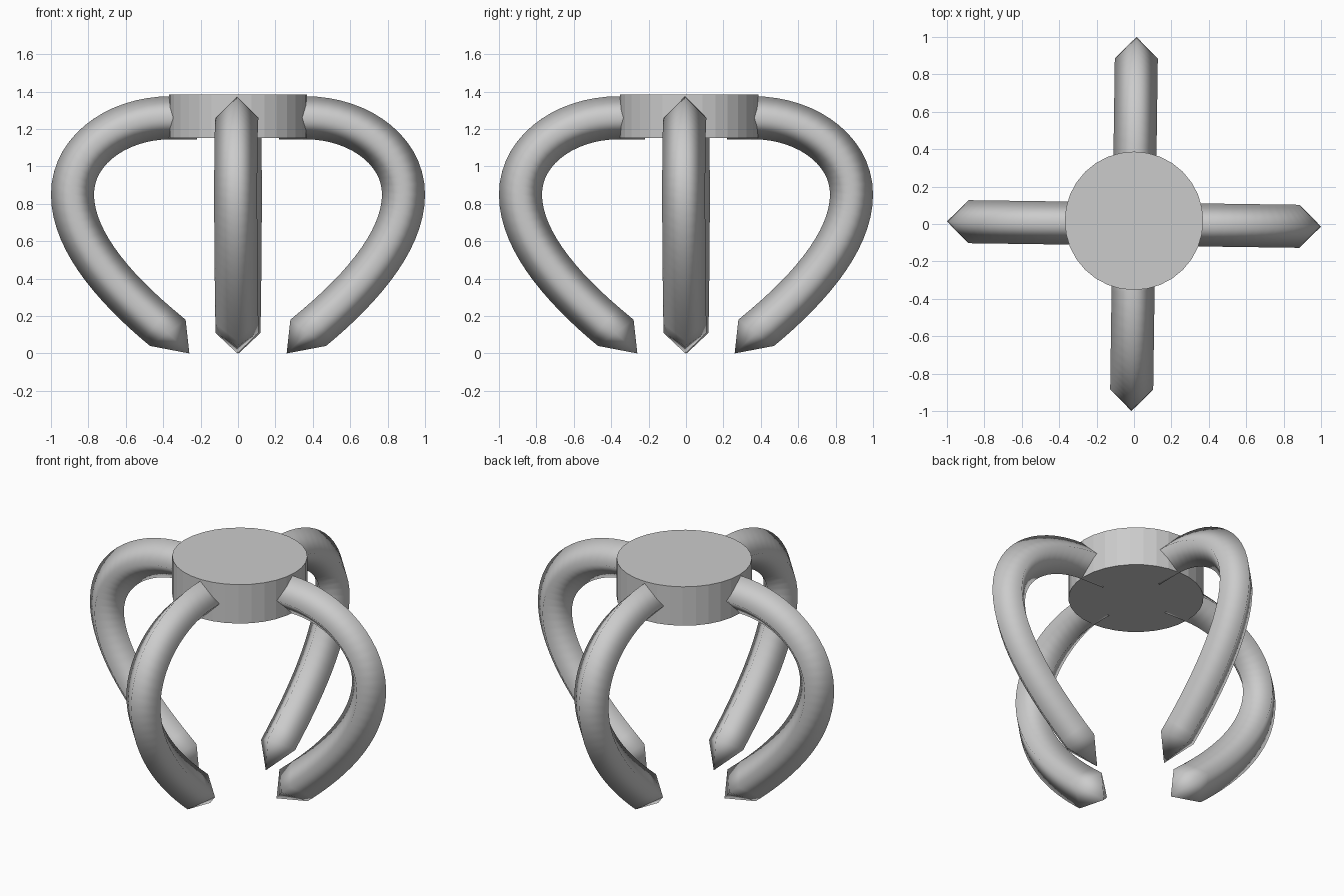
import bpy, bmesh, math
from mathutils import Vector, Matrix
from mathutils.geometry import interpolate_bezier

if "Cube" in bpy.data.objects:
    bpy.data.objects.remove(bpy.data.objects["Cube"])

R = 0.115      # half diagonal of the diamond cross-section
STEPS = 16


def arm_path():
    # arm centreline in the x-z plane: hub -> outer bend -> lower end
    P = lambda x, z: Vector((x, 0, z))
    upper = interpolate_bezier(P(0.36, 1.26), P(0.64, 1.26), P(0.885, 1.09), P(0.885, 0.85), STEPS)
    lower = interpolate_bezier(P(0.885, 0.85), P(0.885, 0.61), P(0.67, 0.35), P(0.375, 0.11), STEPS)
    return [P(0.22, 1.26)] + upper + lower[1:]


def make_arm(name, angle):
    bm = bmesh.new()
    pts = arm_path()
    side = Vector((0, R, 0))
    rings = []
    for i, p in enumerate(pts):
        t = (pts[min(i + 1, len(pts) - 1)] - pts[max(i - 1, 0)]).normalized()
        n = Vector((-t.z, 0, t.x)) * R
        if i == len(pts) - 1:
            n = Vector((-0.095, 0, 0.07))   # slightly skewed end ring
            if n.dot(Vector((-t.z, 0, t.x))) < 0:
                n = -n
        rings.append([bm.verts.new(p + d) for d in (n, side, -n, -side)])
    for a, b in zip(rings, rings[1:]):
        for j in range(4):
            k = (j + 1) % 4
            bm.faces.new((a[j], a[k], b[k], b[j]))
    # closed root and pointed tip
    bm.faces.new(rings[0])
    tip = bm.verts.new((0.26, 0, 0.0))
    for j in range(4):
        bm.faces.new((rings[-1][j], rings[-1][(j + 1) % 4], tip))
    bmesh.ops.recalc_face_normals(bm, faces=bm.faces)
    for f in bm.faces:
        f.smooth = True
    bm.transform(Matrix.Rotation(angle, 4, 'Z'))
    me = bpy.data.meshes.new(name)
    bm.to_mesh(me)
    bm.free()
    ob = bpy.data.objects.new(name, me)
    bpy.context.collection.objects.link(ob)


# four curved claw arms, turned very slightly clockwise
for i, label in enumerate(("right", "back", "left", "front")):
    make_arm(label + "_arm", math.radians(90 * i - 0.8))

# central hub disc
bpy.ops.mesh.primitive_cylinder_add(vertices=32, radius=0.37, depth=0.235,
                                    location=(0, 0.017, 1.268))
bpy.context.object.name = "hub"
